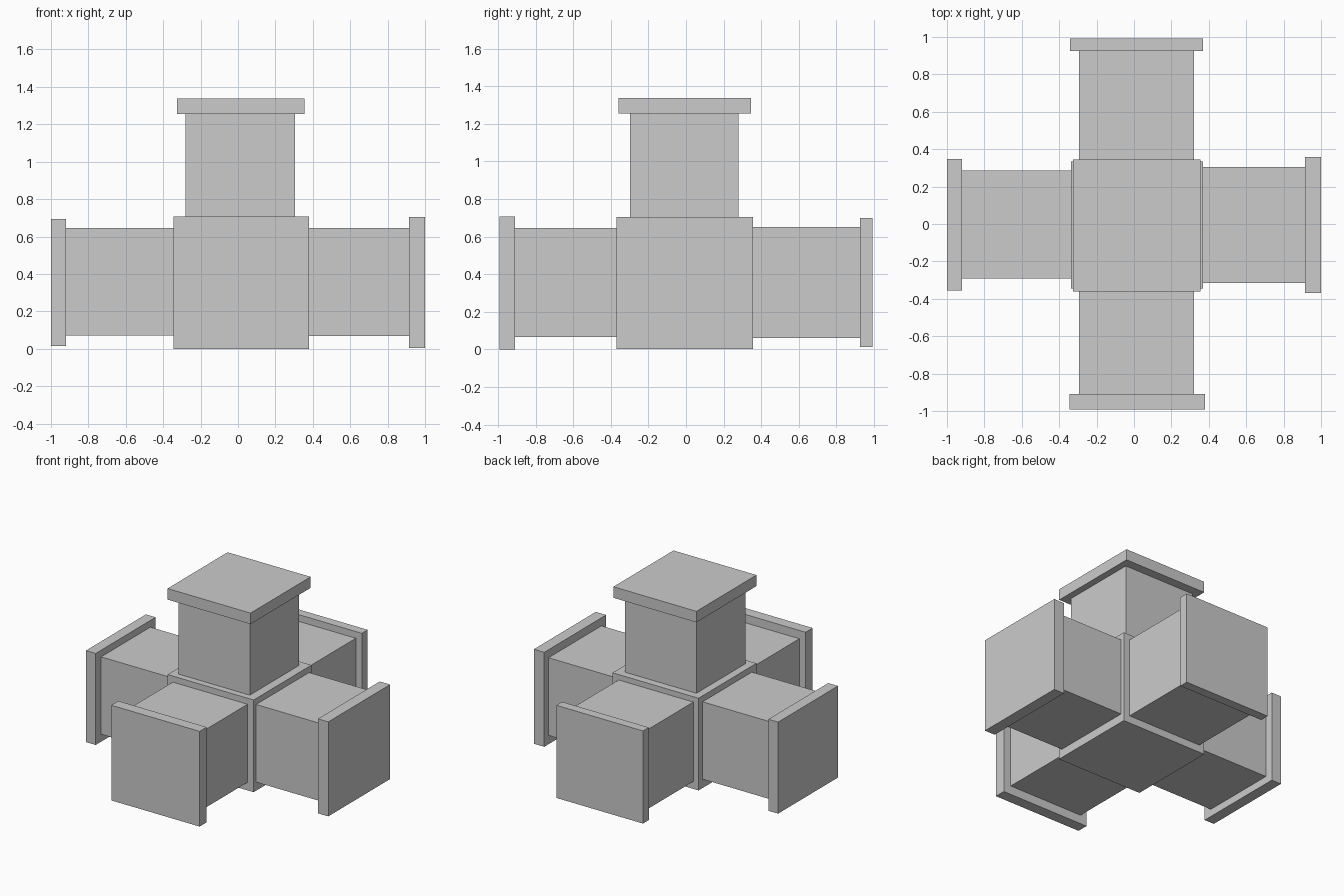
import bpy


def box(name, x, y, z):
    """Axis-aligned box from its (min, max) range on each axis."""
    bpy.ops.mesh.primitive_cube_add(size=1, location=[(a + b) / 2 for a, b in (x, y, z)])
    ob = bpy.context.object
    ob.name = name
    ob.scale = [b - a for a, b in (x, y, z)]
    bpy.ops.object.transform_apply(location=False, rotation=False, scale=True)
    return ob


# Central junction block
box("junction_block", (-0.337, 0.37), (-0.345, 0.334), (0.005, 0.69))

# Each branch: a square arm and the wider flange closing its end
branches = {
    "left": [((-0.92, -0.337), (-0.292, 0.286), (0.07, 0.645)),
             ((-1.0, -0.92), (-0.356, 0.347), (0.015, 0.695))],
    "right": [((0.37, 0.915), (-0.315, 0.306), (0.068, 0.645)),
              ((0.915, 1.0), (-0.369, 0.357), (0.003, 0.705))],
    "front": [((-0.294, 0.32), (-0.91, -0.345), (0.065, 0.645)),
              ((-0.346, 0.38), (-0.993, -0.91), (0.0, 0.707))],
    "back": [((-0.294, 0.32), (0.334, 0.925), (0.06, 0.65)),
             ((-0.342, 0.37), (0.925, 0.993), (0.012, 0.7))],
    "top": [((-0.28, 0.305), (-0.297, 0.278), (0.69, 1.255)),
            ((-0.327, 0.355), (-0.36, 0.345), (1.255, 1.337))],
}
for side, (arm, flange) in branches.items():
    box(side + "_arm", *arm)
    box(side + "_flange", *flange)
